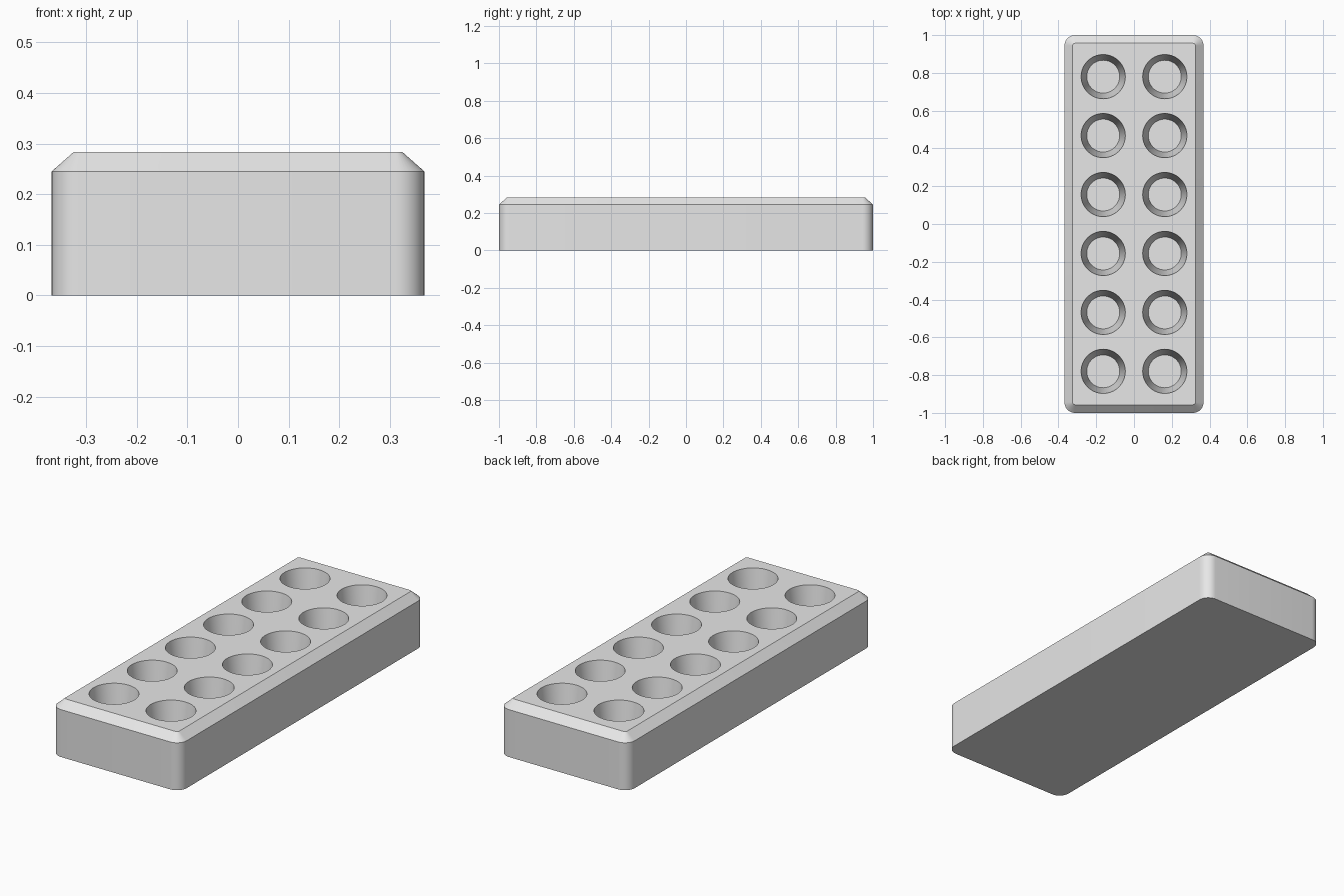
import bpy
import bmesh
import math
from mathutils import Matrix

HALF_X, HALF_Y, HEIGHT = 0.368, 1.0, 0.283
SHOULDER, INSET, CORNER = 0.245, 0.043, 0.056
HOLE_TOP, HOLE_FLOOR, FLOOR_Z = 0.117, 0.087, 0.055
COL_X, ROW_PITCH, ROWS = 0.163, 0.312, 6

cube = bpy.data.objects.get("Cube")
if cube:
    bpy.data.objects.remove(cube, do_unlink=True)

grey = bpy.data.materials.new("light grey")
grey.use_nodes = True
colour = (0.8, 0.8, 0.8, 1)
grey.diffuse_color = colour
grey.node_tree.nodes["Principled BSDF"].inputs["Base Color"].default_value = colour


def make_object(name, bm):
    bmesh.ops.recalc_face_normals(bm, faces=bm.faces)
    mesh = bpy.data.meshes.new(name)
    bm.to_mesh(mesh)
    bm.free()
    mesh.materials.append(grey)
    obj = bpy.data.objects.new(name, mesh)
    bpy.context.collection.objects.link(obj)
    return obj


def rounded_ring(bm, inset, z, steps=10):
    """Rounded rectangle outline, pulled in evenly by inset."""
    ring = []
    for corner, (sx, sy) in enumerate(((1, 1), (-1, 1), (-1, -1), (1, -1))):
        for i in range(steps + 1):
            a = math.pi / 2 * (corner + i / steps)
            r = CORNER - inset
            ring.append(bm.verts.new((sx * (HALF_X - CORNER) + r * math.cos(a),
                                      sy * (HALF_Y - CORNER) + r * math.sin(a), z)))
    return ring


# Block with rounded corners and a chamfered top
bm = bmesh.new()
rings = [rounded_ring(bm, 0, 0), rounded_ring(bm, 0, SHOULDER),
         rounded_ring(bm, INSET, HEIGHT)]
for low, high in zip(rings, rings[1:]):
    for i in range(len(low)):
        j = (i + 1) % len(low)
        bm.faces.new((low[i], low[j], high[j], high[i]))
bm.faces.new(rings[0])
bm.faces.new(rings[-1])
block = make_object("tray_block", bm)

# Tapered pocket cutters in two columns, carried a little above the top
bm = bmesh.new()
over = 0.02
depth = HEIGHT - FLOOR_Z
top_radius = HOLE_TOP + (HOLE_TOP - HOLE_FLOOR) * over / depth
for x in (-COL_X, COL_X):
    for row in range(ROWS):
        y = (row - (ROWS - 1) / 2) * ROW_PITCH
        bmesh.ops.create_cone(
            bm, cap_ends=True, segments=64, radius1=HOLE_FLOOR, radius2=top_radius,
            depth=depth + over,
            matrix=Matrix.Translation((x, y, FLOOR_Z + (depth + over) / 2)))
cutter = make_object("pocket_cutters", bm)
cutter.hide_render = True

# Cut the pockets, then smooth everything but the crisp edges
cut = block.modifiers.new("pockets", "BOOLEAN")
cut.operation = "DIFFERENCE"
cut.solver = "EXACT"
cut.object = cutter
bpy.ops.object.select_all(action="DESELECT")
block.select_set(True)
bpy.context.view_layer.objects.active = block
bpy.ops.object.modifier_apply(modifier=cut.name)
bpy.data.objects.remove(cutter, do_unlink=True)
bpy.ops.object.shade_smooth_by_angle(angle=math.radians(30))
